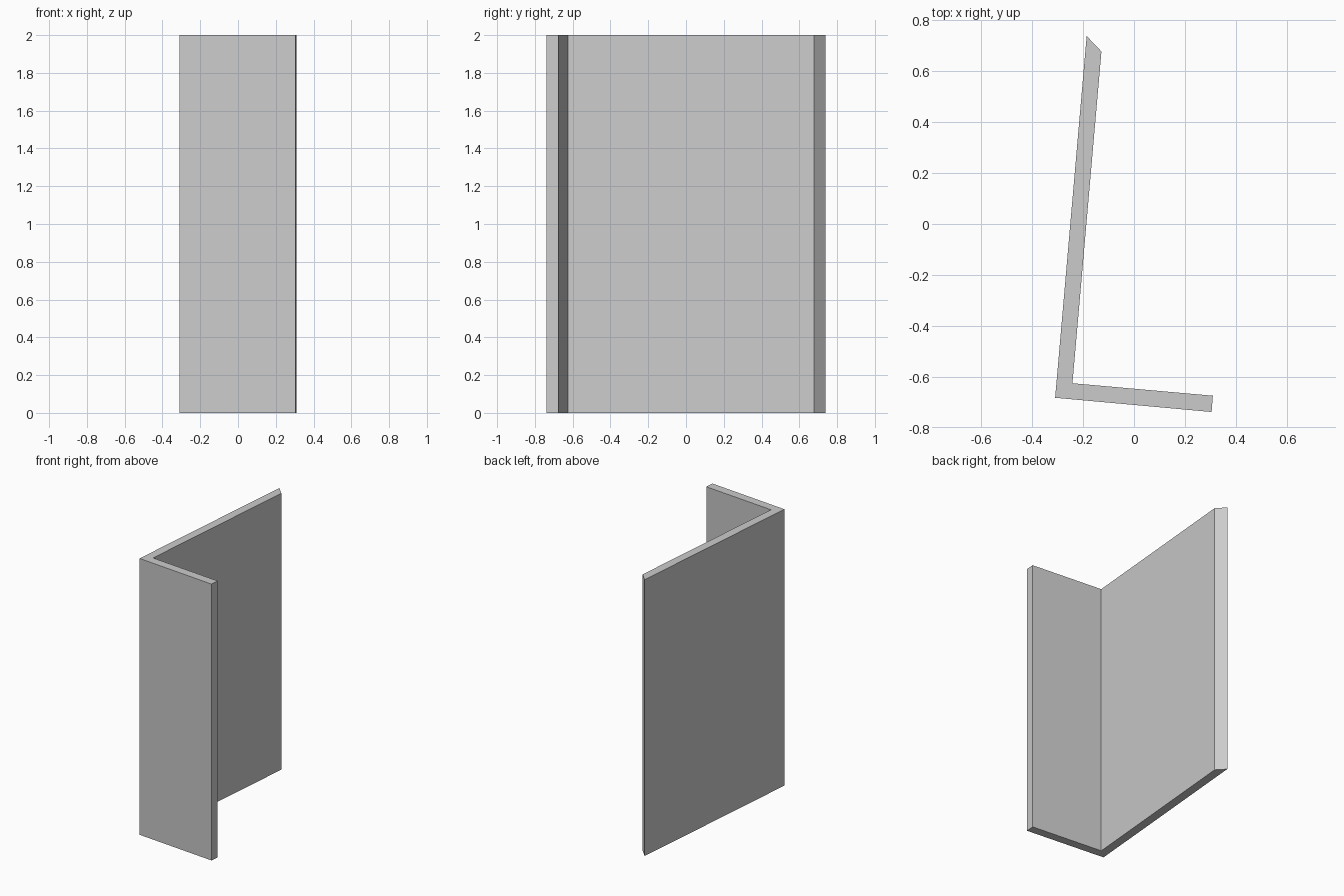
import bpy, bmesh

if "Cube" in bpy.data.objects:
    bpy.data.objects.remove(bpy.data.objects["Cube"])

HEIGHT = 2.0

# Plan of the two walls, counter-clockwise from the outer corner
plan = [
    (-0.310, -0.683), (0.305, -0.739),   # outside of the short wall
    (0.310, -0.675), (-0.242, -0.626),   # inside of the short wall
    (-0.128, 0.678), (-0.186, 0.739),    # long wall with its mitred end
]


def extrude_plan(name, points, height):
    bm = bmesh.new()
    base = bm.faces.new([bm.verts.new((x, y, 0)) for x, y in points])
    result = bmesh.ops.extrude_face_region(bm, geom=[base], use_keep_orig=True)
    top = [v for v in result["geom"] if isinstance(v, bmesh.types.BMVert)]
    bmesh.ops.translate(bm, verts=top, vec=(0, 0, height))
    bmesh.ops.recalc_face_normals(bm, faces=bm.faces)
    mesh = bpy.data.meshes.new(name)
    bm.to_mesh(mesh)
    bm.free()
    obj = bpy.data.objects.new(name, mesh)
    bpy.context.collection.objects.link(obj)
    return obj


# Corner wall
extrude_plan("corner_wall", plan, HEIGHT)
